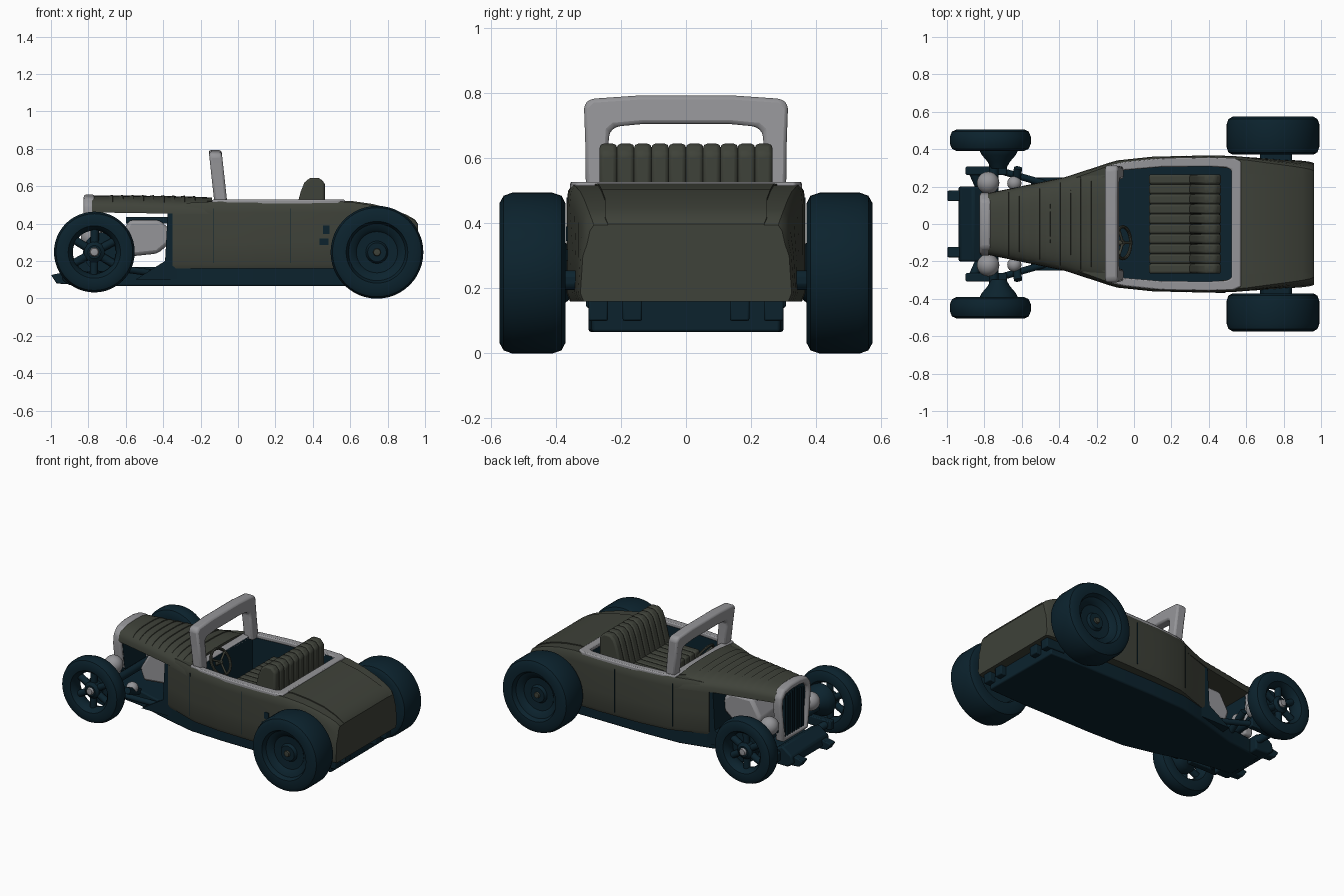
import bpy, bmesh, math
from mathutils import Vector, Matrix

if "Cube" in bpy.data.objects:
    bpy.data.objects.remove(bpy.data.objects["Cube"])


def material(name, rgb):
    m = bpy.data.materials.new(name)
    m.diffuse_color = (*rgb, 1)
    m.use_nodes = True
    m.node_tree.nodes["Principled BSDF"].inputs["Base Color"].default_value = m.diffuse_color
    return m


OLIVE = material("olive_paint", (0.049, 0.054, 0.041))
NAVY = material("dark_navy", (0.0035, 0.0165, 0.027))
GREY = material("light_grey", (0.30, 0.30, 0.315))


def finish(name, bm, mat, bevel=0, segs=2):
    bmesh.ops.remove_doubles(bm, verts=bm.verts, dist=1e-5)
    bmesh.ops.recalc_face_normals(bm, faces=bm.faces)
    me = bpy.data.meshes.new(name)
    bm.to_mesh(me)
    bm.free()
    ob = bpy.data.objects.new(name, me)
    bpy.context.collection.objects.link(ob)
    me.materials.append(mat)
    if bevel:
        b = ob.modifiers.new("round", 'BEVEL')
        b.width, b.segments, b.limit_method = bevel, segs, 'ANGLE'
    return ob


def loft(name, rings, mat, cyclic=False, bevel=0):
    """Skin closed rings of points; cap the ends unless the path is cyclic."""
    bm = bmesh.new()
    vs = [[bm.verts.new(p) for p in r] for r in rings]
    n = len(rings[0])
    for i in range(len(vs) - (0 if cyclic else 1)):
        a, b = vs[i], vs[(i + 1) % len(vs)]
        for j in range(n):
            k = (j + 1) % n
            bm.faces.new((a[j], a[k], b[k], b[j]))
    if not cyclic:
        bm.faces.new(vs[0])
        bm.faces.new(vs[-1])
    return finish(name, bm, mat, bevel)


def box(name, lo, hi, mat, bevel=0):
    (a, b, c), (d, e, f) = lo, hi
    return loft(name, [[(a, b, z), (d, b, z), (d, e, z), (a, e, z)] for z in (c, f)], mat, bevel=bevel)


def prism(name, prof, y0, y1, mat, bevel=0):
    return loft(name, [[(x, y, z) for x, z in prof] for y in (y0, y1)], mat, bevel=bevel)


def lathe(name, prof, loc, side, mat, segs=40):
    """Revolve (radius, offset) points about the y axis."""
    rings = []
    for i in range(segs):
        a = 2 * math.pi * i / segs
        rings.append([(loc[0] + max(r, 1e-6) * math.cos(a), loc[1] + side * o,
                       loc[2] + max(r, 1e-6) * math.sin(a)) for r, o in prof])
    return loft(name, rings, mat, cyclic=True)


def frame(name, outer, inner, put, lo, hi, mat, cyclic=True, bevel=0):
    """Flat border between two outlines, given thickness."""
    return loft(name, [[put(o, lo), put(o, hi), put(i, hi), put(i, lo)] for o, i in zip(outer, inner)],
                mat, cyclic, bevel)


def rod(name, p, q, r, mat):
    p, q = Vector(p), Vector(q)
    bm = bmesh.new()
    rot = (q - p).to_track_quat('Z', 'Y').to_matrix().to_4x4()
    bmesh.ops.create_cone(bm, cap_ends=True, segments=16, radius1=r, radius2=r, depth=(q - p).length,
                          matrix=Matrix.Translation((p + q) / 2) @ rot)
    return finish(name, bm, mat)


def ball(name, loc, scale, mat):
    bm = bmesh.new()
    bmesh.ops.create_uvsphere(bm, u_segments=24, v_segments=14, radius=1,
                              matrix=Matrix.Translation(loc) @ Matrix.Diagonal((*scale, 1)))
    return finish(name, bm, mat)


def both(half):
    """Mirror (y, z) points into a full outline."""
    return half + [(-y, z) for y, z in reversed(half)]


# Body tub with open cockpit: x, half width, top height, inner half width, floor height
stations = [(-.35, .252, .500, .17, .508), (-.25, .285, .512, .20, .520), (-.14, .325, .518, .27, .522),
            (-.09, .340, .518, .285, .520), (-.09, .340, .518, .285, .2), (.10, .360, .518, .31, .2),
            (.40, .367, .518, .31, .2), (.525, .364, .518, .295, .2), (.525, .364, .518, .295, .521),
            (.60, .358, .516, .27, .522), (.72, .350, .498, .26, .505), (.82, .344, .472, .25, .479),
            (.90, .338, .442, .25, .448), (.945, .332, .418, .25, .423), (.963, .325, .395, .24, .398)]
rings = []
for x, w, t, wi, f in stations:
    taper = max(0, x - .6) * .07
    rings.append([(x, y, z) for y, z in both([(w - .01, .16), (w, .185), (w - taper * .3, .3),
                                              (w - taper * .8, t - .06), (w - .004 - taper, t - .018),
                                              (w - .016 - taper, t), (wi, t), (wi, f)])])
body = loft("body_tub", rings, OLIVE)
body.data.materials.append(NAVY)
for p in body.data.polygons:
    c = p.center
    if -.1 < c.x < .53 and abs(c.y) < .313 and .18 < c.z < .51:
        p.material_index = 1

# Cockpit rim
rim_o = both([(.312, -.14), (.332, -.05), (.353, .15), (.357, .40), (.353, .53), (.335, .572)])
rim_i = both([(.28, -.09), (.288, -.05), (.305, .15), (.307, .40), (.303, .49), (.29, .52)])
frame("cockpit_rim", rim_o, rim_i, lambda p, z: (p[1], p[0], z), .50, .528, GREY, bevel=.007)

# Windscreen surround, leaning
ws_o = both([(.308, .50), (.310, .65), (.314, .765), (.295, .783), (.15, .793)])
ws_i = both([(.240, .50), (.238, .65), (.236, .680), (.215, .698), (.13, .706)])
frame("windscreen_frame", ws_o, ws_i, lambda p, d: (-.090 + d - (p[1] - .5) * .11, p[0], p[1]),
      -.035, .034, GREY, cyclic=False, bevel=.015)


# Hood
def arch(x, w, z0, z1, a0=0, n=16):
    pts = []
    for i in range(n + 1):
        a = a0 + (math.pi - 2 * a0) * i / n
        c, s = math.cos(a), math.sin(a)
        pts.append((x, w * math.copysign(abs(c) ** .7, c), z0 + (z1 - z0) * s ** .7))
    return pts


def hood_at(x):
    t = (x + .78) / .64
    w = .165 + .085 * t / .64 if t < .64 else .25 + .075 * (t - .64) / .36
    return w, .46 - .01 * t, .55 - .01 * t ** 3


loft("hood", [arch(x, *hood_at(x)) for x in (-.78, -.6, -.48, -.37, -.25, -.14)], OLIVE)
for i in range(9):
    x = -.70 + i * .055
    w, z0, z1 = hood_at(x)
    loft("hood_louver", [arch(x, w, z0, z1 - .002, .5), arch(x + .03, w + .005, z0, z1 + .004, .5),
                         arch(x + .033, w, z0, z1 - .002, .5)], OLIVE)

# Radiator shell with dark barred core
gr_o = both([(.135, .19), (.15, .30), (.168, .44), (.16, .50), (.125, .54), (.05, .555)])
gr_i = both([(.105, .215), (.12, .30), (.135, .43), (.128, .475), (.10, .505), (.04, .515)])
put = lambda p, x: (x, p[0], p[1])
frame("radiator_shell", gr_o, gr_i, put, -.825, -.765, GREY, bevel=.012)
loft("radiator_core", [[put(p, x) for p in gr_i] for x in (-.80, -.77)], NAVY)
for i in range(-4, 5):
    box("radiator_bar", (-.815, i * .024 - .005, .21), (-.798, i * .024 + .005, .505 - abs(i) * .007), NAVY)

# Chassis, firewall and engine
plan = both([(.13, -.88), (.165, -.62), (.24, -.36), (.29, -.15), (.30, .1), (.30, .62), (.29, .90)])
loft("chassis", [[(x, y, z) for y, x in plan] for z in (.066, .168)], NAVY, bevel=.008)
prism("firewall", [(-.375, .465), (-.33, .465), (-.30, .16), (-.15, .10), (-.55, .10), (-.39, .20)],
      -.248, .248, NAVY)
prism("engine_block", [(-.58, .42), (-.42, .42), (-.355, .36), (-.37, .29), (-.43, .24), (-.62, .22), (-.65, .30)],
      -.13, .13, GREY, bevel=.02)
box("engine_top", (-.60, -.09, .40), (-.37, .09, .435), NAVY)

# Nose crossmember
prism("nose_crossmember", [(-.94, .10), (-.90, .07), (-.80, .07), (-.80, .17), (-.86, .20), (-.93, .15)],
      -.20, .20, NAVY, bevel=.01)

# Axles
rod("front_axle", (-.75, -.42, .235), (-.75, .42, .235), .026, NAVY)
box("rear_axle", (.675, -.40, .195), (.845, .40, .255), NAVY, .02)

rear_prof = [(0, -.06), (.15, -.06), (.16, -.095), (.215, -.102), (.238, -.09), (.248, -.06), (.248, .06),
             (.238, .088), (.215, .101), (.165, .097), (.152, .07), (.125, .06), (.11, .043), (.06, .039),
             (.05, .058), (0, .058)]
tyre_prof = [(.14, -.054), (.18, -.058), (.205, -.046), (.216, -.02), (.216, .02), (.205, .046), (.18, .058),
             (.14, .052), (.122, .03), (.115, 0), (.122, -.03)]
drum_prof = [(0, -.15), (.04, -.15), (.06, -.115), (.09, -.08), (.105, -.05), (.105, -.025), (0, -.02)]
RW, FW = (.743, .473, .247), (-.768, .448, .248)
for s in (-1, 1):
    # Rear wheel
    at = (RW[0], s * RW[1], RW[2])
    lathe("rear_wheel", rear_prof, at, s, NAVY, 48)
    lathe("rear_hub_cap", [(0, .05), (.022, .05), (.018, .07), (0, .073)], at, s, OLIVE, 20)
    # Front wheel with open spokes
    at = (FW[0], s * FW[1], FW[2])
    lathe("front_tyre", tyre_prof, at, s, NAVY, 48)
    lathe("front_brake_drum", drum_prof, (at[0] + .045, at[1], at[2]), s, NAVY)
    lathe("front_hub", [(0, -.03), (.055, -.03), (.055, .02), (.035, .035), (0, .035)], at, s, NAVY, 24)
    lathe("front_hub_cap", [(0, .03), (.027, .03), (.02, .05), (0, .053)], at, s, GREY, 20)
    for i in range(6):
        a = math.pi / 3 * i + .5
        rod("front_spoke", at, (at[0] + .125 * math.cos(a), at[1], at[2] + .125 * math.sin(a)), .022, NAVY)
    # Lamps and front suspension
    ball("headlight", (-.78, s * .22, .325), (.06, .06, .06), GREY)
    ball("air_horn", (-.64, s * .218, .205), (.038, .038, .036), GREY)
    rod("lamp_bracket", (-.78, s * .22, .33), (-.78, s * .13, .26), .018, NAVY)
    box("shock_mount", (-.90, s * .285 - .022, .14), (-.68, s * .285 + .022, .20), NAVY, .006)
    rod("shock_absorber", (-.86, s * .28, .17), (-.82, s * .19, .14), .025, NAVY)
    rod("radius_rod", (-.70, s * .28, .17), (-.42, s * .20, .13), .018, NAVY)
    rod("steering_link", (-.62, s * .30, .22), (-.64, s * .14, .15), .022, NAVY)
    prism("nose_bracket", [(-1.0, .125), (-.97, .08), (-.82, .07), (-.82, .13), (-.93, .14)],
          s * .15 - .028, s * .15 + .028, NAVY, .006)
    # Rear frame brackets
    for y in (.165, .27):
        box("rear_bracket", (.80, s * y - .03, .10), (.94, s * y + .03, .165), NAVY, .006)
    # Door seams
    for x, y in ((-.13, .3285), (.28, .3645)):
        box("door_seam", (x - .0018, s * y - .003, .19), (x + .0018, s * y + .003, .48), NAVY)

# Dark plates on one flank
box("side_plate", (.435, -.369, .285), (.485, -.361, .32), NAVY)
box("side_plate_upper", (.455, -.369, .345), (.488, -.361, .39), NAVY)

# Pleated seat
back = [(.29, .40), (.335, .57), (.355, .62), (.385, .645), (.435, .645), (.465, .615), (.465, .40)]
for i in range(10):
    y = -.239 + i * .0531
    prism("seat_back_pleat", back, y - .0268, y + .0268, OLIVE, .012)
    box("seat_cushion_pleat", (.08, y - .0268, .33), (.32, y + .0268, .43), OLIVE, .012)
box("seat_base", (.10, -.255, .2), (.46, .255, .40), NAVY)

# Steering wheel and column
rim = []
tilt = Matrix.Translation((-.06, -.10, .49)) @ Matrix.Rotation(math.radians(60), 4, 'Y')
for i in range(32):
    a = math.pi / 16 * i
    rim.append([tilt @ Vector(((.085 + .009 * math.cos(b)) * math.cos(a),
                               (.085 + .009 * math.cos(b)) * math.sin(a), .009 * math.sin(b)))
                for b in (math.pi / 4 * j for j in range(8))])
loft("steering_wheel", rim, OLIVE, cyclic=True)
for a in (0, 2.09, 4.19):
    rod("steering_spoke", tilt @ Vector((0, 0, 0)), tilt @ Vector((.085 * math.cos(a), .085 * math.sin(a), 0)),
        .007, OLIVE)
rod("steering_column", (-.055, -.10, .492), (-.16, -.10, .43), .014, OLIVE)

# Smooth shading with sharp edges kept
for ob in bpy.context.scene.objects:
    ob.select_set(True)
    bpy.context.view_layer.objects.active = ob
bpy.ops.object.shade_smooth_by_angle(angle=math.radians(35))
